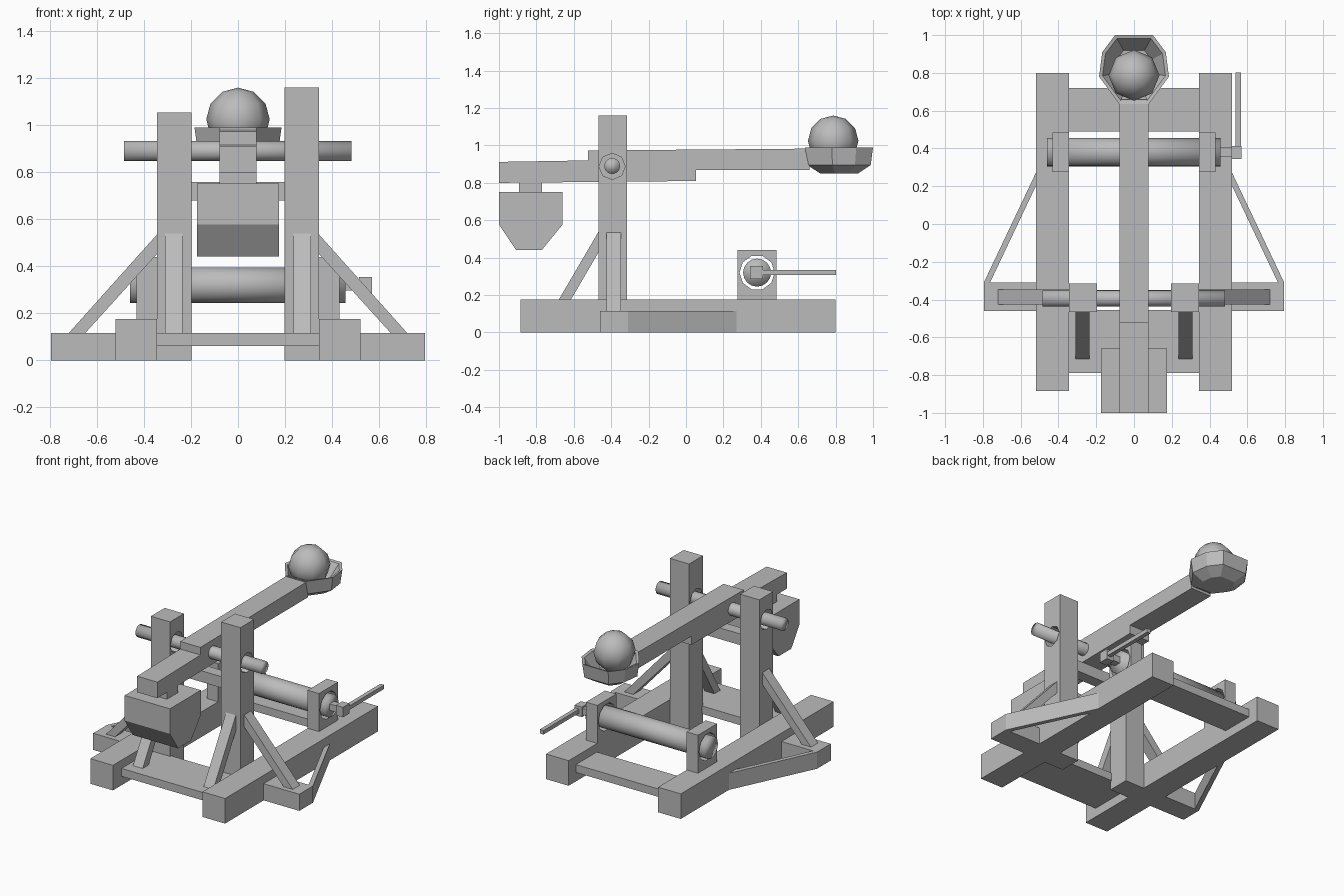
import bpy, bmesh, math

if "Cube" in bpy.data.objects:
    bpy.data.objects.remove(bpy.data.objects["Cube"])

wood = bpy.data.materials.new("plain_grey")
wood.diffuse_color = (0.5, 0.5, 0.5, 1)
wood.use_nodes = True
wood.node_tree.nodes["Principled BSDF"].inputs["Base Color"].default_value = wood.diffuse_color


def finish(name, bm, smooth=False):
    bmesh.ops.recalc_face_normals(bm, faces=bm.faces)
    me = bpy.data.meshes.new(name)
    bm.to_mesh(me)
    bm.free()
    me.materials.append(wood)
    for p in me.polygons:
        p.use_smooth = smooth
    ob = bpy.data.objects.new(name, me)
    bpy.context.collection.objects.link(ob)
    return ob


def prism(name, pts, axis, lo, hi):
    """Extrude a 2D outline along an axis (the outline uses the other two axes in order)."""
    bm = bmesh.new()
    ends = []
    for d in (lo, hi):
        ring = []
        for p in pts:
            co = list(p)
            co.insert(axis, d)
            ring.append(bm.verts.new(co))
        ends.append(ring)
        bm.faces.new(ring)
    n = len(pts)
    for i in range(n):
        j = (i + 1) % n
        bm.faces.new((ends[0][i], ends[0][j], ends[1][j], ends[1][i]))
    return finish(name, bm)


def box(name, x, y, z):
    return prism(name, [(x[0], y[0]), (x[1], y[0]), (x[1], y[1]), (x[0], y[1])], 2, *z)


def rod(name, y, z, r, x0, x1, n, smooth=True):
    pts = [(y + r * math.cos(2 * math.pi * i / n), z + r * math.sin(2 * math.pi * i / n)) for i in range(n)]
    ob = prism(name, pts, 0, x0, x1)
    for p in ob.data.polygons:
        p.use_smooth = smooth
    return ob


def drill(ob, cutter):
    cutter.hide_render = True
    cutter.hide_viewport = True
    m = ob.modifiers.new("hole", "BOOLEAN")
    m.operation = "DIFFERENCE"
    m.solver = "EXACT"
    m.object = cutter


# helpers for the round openings
axle_hole = rod("axle_hole_cutter", -0.395, 0.888, 0.07, -0.6, 0.6, 8, False)
drum_hole = rod("drum_hole_cutter", 0.38, 0.32, 0.094, -0.6, 0.6, 10, False)

# parts on both sides
for side, s in (("left", -1), ("right", 1)):
    def span(a, b):
        return sorted((s * a, s * b))

    box(side + "_rail", span(0.345, 0.52), (-0.885, 0.80), (0, 0.175))
    post = box(side + "_post", span(0.197, 0.345), (-0.467, -0.315), (0, 1.16 if s > 0 else 1.055))
    drill(post, axle_hole)
    box(side + "_outrigger", span(0.52, 0.795), (-0.46, -0.31), (0, 0.116))
    prism(side + "_outrigger_strut",
          [(s * 0.795, -0.31), (s * 0.52, 0.27), (s * 0.52, 0.20), (s * 0.762, -0.31)], 2, 0, 0.116)
    prism(side + "_side_brace",
          [(s * 0.345, 0.535), (s * 0.72, 0.116), (s * 0.65, 0.116), (s * 0.345, 0.452)], 1, -0.425, -0.348)
    prism(side + "_front_brace",
          [(-0.467, 0.54), (-0.715, 0.116), (-0.65, 0.116), (-0.467, 0.43)], 0, *span(0.235, 0.31))
    support = box(side + "_winch_support", span(0.345, 0.432), (0.275, 0.485), (0.175, 0.44))
    drill(support, drum_hole)

# cross members
box("front_crossbeam", (-0.345, 0.345), (-0.79, -0.455), (0.062, 0.117))
box("back_crossbeam", (-0.345, 0.345), (0.49, 0.72), (0.062, 0.117))
box("post_crossbar", (-0.197, 0.197), (-0.43, -0.35), (0.68, 0.758))

# axle, winch drum and crank
rod("axle", -0.395, 0.89, 0.043, -0.485, 0.482, 12)
rod("winch_drum", 0.38, 0.32, 0.075, -0.46, 0.457, 16)
box("crank_shaft", (0.457, 0.515), (0.358, 0.405), (0.297, 0.343))
box("crank_block", (0.515, 0.57), (0.343, 0.413), (0.285, 0.355))
box("crank_handle", (0.537, 0.566), (0.40, 0.803), (0.307, 0.335))

# throwing arm, with a thick middle
prism("throwing_arm",
      [(-1.0, 0.80), (0.053, 0.81), (0.053, 0.87), (0.66, 0.87), (0.66, 0.983),
       (-0.525, 0.973), (-0.525, 0.92), (-1.0, 0.912)], 0, -0.078, 0.078)

# counterweight and its hanger
box("weight_hanger", (-0.078, 0.078), (-0.893, -0.77), (0.75, 0.81))
prism("counterweight",
      [(-1.0, 0.752), (-0.66, 0.752), (-0.66, 0.577), (-0.77, 0.442), (-0.91, 0.442), (-1.0, 0.577)],
      0, -0.175, 0.175)

# cup at the end of the arm: outer wall, rim, inner wall
half = [(0.078, 0.635), (0.185, 0.78), (0.168, 0.91), (0.10, 1.0)]
outline = half + [(-x, y) for x, y in reversed(half)]
bm = bmesh.new()
rings = []
for k, z in ((0.55, 0.85), (0.93, 0.895), (1.0, 0.99), (0.9, 0.985), (0.55, 0.885)):
    rings.append([bm.verts.new((x * k, 0.82 + (y - 0.82) * k, z)) for x, y in outline])
for a, b in zip(rings, rings[1:]):
    for i in range(8):
        j = (i + 1) % 8
        bm.faces.new((a[i], a[j], b[j], b[i]))
bm.faces.new(rings[0])
bm.faces.new(rings[-1])
finish("cup", bm)

# ball resting in the cup
bm = bmesh.new()
bmesh.ops.create_uvsphere(bm, u_segments=8, v_segments=6, radius=0.135)
bmesh.ops.translate(bm, verts=bm.verts, vec=(0, 0.787, 1.025))
finish("ball", bm, True)
